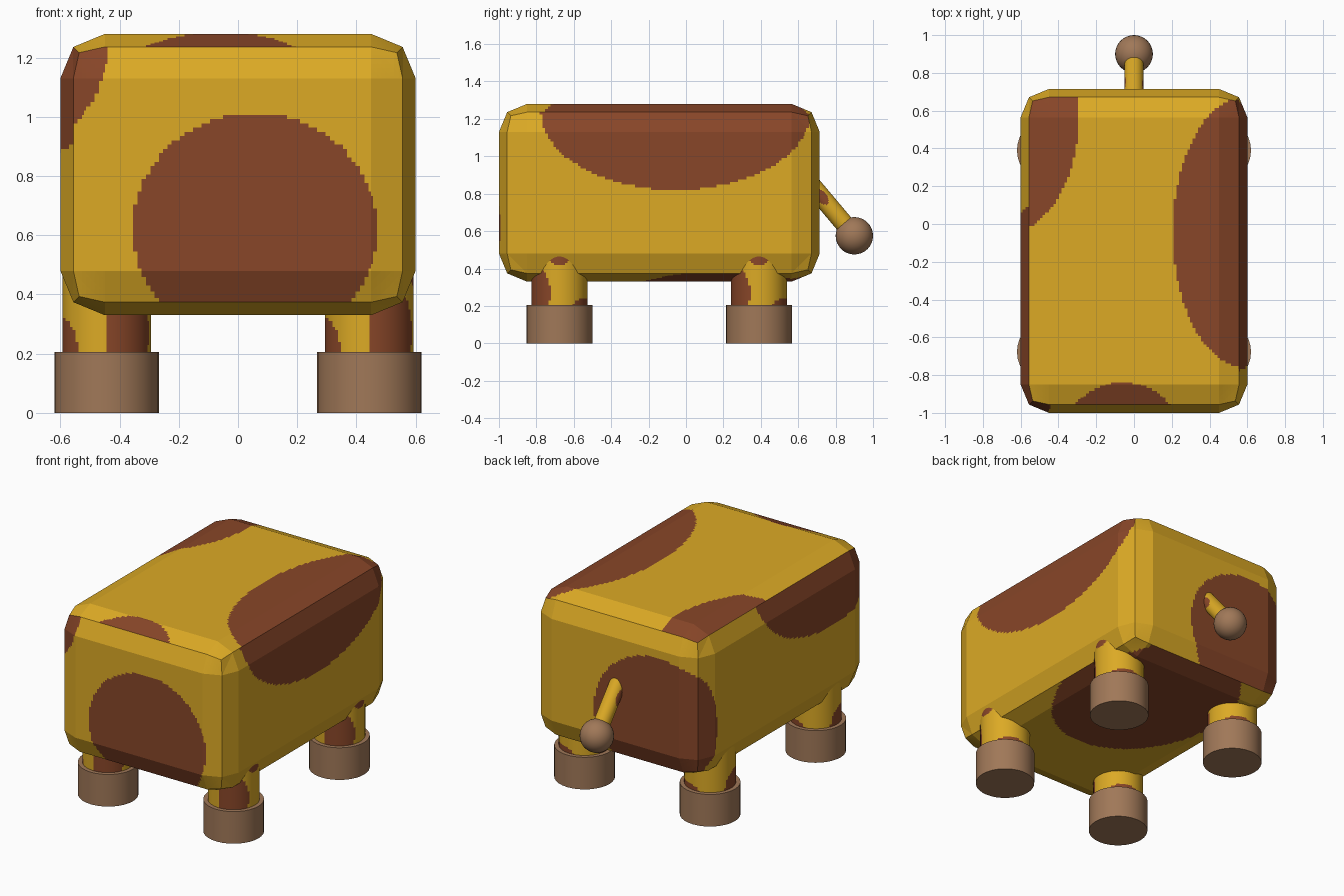
import bpy, bmesh, math
from mathutils import Vector

if "Cube" in bpy.data.objects:
    bpy.data.objects.remove(bpy.data.objects["Cube"])


def material(name, rgb):
    lin = [((c / 255 + 0.055) / 1.055) ** 2.4 for c in rgb]
    m = bpy.data.materials.new(name)
    m.diffuse_color = (*lin, 1)
    m.use_nodes = True
    m.node_tree.nodes["Principled BSDF"].inputs["Base Color"].default_value = m.diffuse_color
    return m


HIDE = material("yellow hide", (220, 170, 37))
SPOT = material("brown spots", (136, 70, 40))
HOOF = material("hoof brown", (160, 120, 88))


def finish(bm, name, mats, smooth=False, loc=(0, 0, 0), rot=None):
    me = bpy.data.meshes.new(name)
    bm.to_mesh(me)
    bm.free()
    for m in mats:
        me.materials.append(m)
    ob = bpy.data.objects.new(name, me)
    bpy.context.collection.objects.link(ob)
    ob.location = loc
    if rot:
        ob.rotation_mode = 'QUATERNION'
        ob.rotation_quaternion = rot
    if smooth:
        bpy.ops.object.select_all(action='DESELECT')
        ob.select_set(True)
        bpy.context.view_layer.objects.active = ob
        bpy.ops.object.shade_smooth_by_angle(angle=math.radians(40))
    return ob


def slice_up(bm, axis, lo, hi, step):
    """Cut the mesh into thin slices so spots can follow a curve."""
    no = Vector((0, 0, 0))
    no[axis] = 1
    n = round((hi - lo) / step)
    for i in range(1, n):
        bmesh.ops.bisect_plane(bm, geom=bm.verts[:] + bm.edges[:] + bm.faces[:], dist=1e-5,
                               plane_co=no * (lo + (hi - lo) * i / n), plane_no=no)


def inside(u, v, e):
    return ((u - e[0]) / e[2]) ** 2 + ((v - e[1]) / e[3]) ** 2 < 1


def cylinder(radius, z0, z1, segments):
    bm = bmesh.new()
    bmesh.ops.create_cone(bm, cap_ends=True, segments=segments, radius1=radius,
                          radius2=radius, depth=z1 - z0)
    bmesh.ops.translate(bm, verts=bm.verts, vec=(0, 0, (z0 + z1) / 2))
    return bm


def spotted_cylinder(name, radius, z0, z1, spots, loc, rot=None):
    """Spots are (angle, height, half angle, half height)."""
    bm = cylinder(radius, z0, z1, 64)
    slice_up(bm, 2, z0, z1, 0.01)
    for f in bm.faces:
        c = f.calc_center_median()
        a = math.degrees(math.atan2(c.y, c.x))
        if abs(f.normal.z) < 0.5 and any(inside(a + k, c.z, s) for s in spots for k in (0, 360)):
            f.material_index = 1
    return finish(bm, name, [HIDE, SPOT], True, loc, rot)


# Body: box with a two-step bevel, spots chosen by side and ellipse
LO, HI = Vector((-0.6, -1.0, 0.33)), Vector((0.6, 0.715, 1.28))
bm = bmesh.new()
bmesh.ops.create_cube(bm, size=1)
for v in bm.verts:
    v.co = [LO[i] if v.co[i] < 0 else HI[i] for i in range(3)]
bmesh.ops.bevel(bm, geom=bm.edges[:], offset=0.15, offset_type='OFFSET', segments=2,
                profile=0.5, affect='EDGES')
for axis in range(3):
    slice_up(bm, axis, LO[axis], HI[axis], 0.0145)
bm.normal_update()

# (axis, sign): ellipses (u, v, half u, half v) over the two other axes
BODY_SPOTS = {
    (1, -1): [(0.057, 0.62, 0.4125, 0.393), (-0.70, 1.25, 0.26, 0.33)],
    (1, 1): [(-0.30, 0.65, 0.45, 0.43)],
    (0, 1): [(-0.055, 1.24, 0.72, 0.42)],
    (0, -1): [(-0.62, 1.28, 0.72, 0.42), (0.72, 0.66, 0.175, 0.36)],
    (2, 1): [(0.60, -0.045, 0.395, 0.72), (-0.65, 0.60, 0.36, 0.638),
             (-0.06, -1.17, 0.33, 0.33)],
    (2, -1): [(0.07, 0.20, 0.51, 0.64)],
}
for f in bm.faces:
    n, c = f.normal, f.calc_center_median()
    axis = max(range(3), key=lambda i: abs(n[i]))
    u, v = [c[i] for i in range(3) if i != axis]
    side = (axis, 1 if n[axis] > 0 else -1)
    f.material_index = int(any(inside(u, v, e) for e in BODY_SPOTS[side]))
finish(bm, "body", [HIDE, SPOT])

# Legs and hooves
LEG_SPOTS = [(-55, 0.27, 37, 0.14), (195, 0.20, 35, 0.12), (65, 0.20, 35, 0.045),
             (0, 0.455, 22, 0.035)]
for end, y in (("front", -0.677), ("back", 0.39)):
    for side, x in (("left", -0.4435), ("right", 0.4435)):
        spotted_cylinder(f"{end}_{side}_leg", 0.15, 0.1, 0.6, LEG_SPOTS, (x, y, 0))
        finish(cylinder(0.176, 0, 0.205, 32), f"{end}_{side}_hoof", [HOOF], True, (x, y, 0))

# Tail with a round tuft
root, tip = Vector((0, 0.66, 0.86)), Vector((0, 0.9, 0.575))
spotted_cylinder("tail", 0.05, 0, (tip - root).length,
                 [(0, 0.12, 35, 0.05), (180, 0.10, 35, 0.05)],
                 root, (tip - root).to_track_quat('Z', 'Y'))
bm = bmesh.new()
bmesh.ops.create_uvsphere(bm, u_segments=32, v_segments=16, radius=0.1)
finish(bm, "tail_tuft", [HOOF], True, tip)
